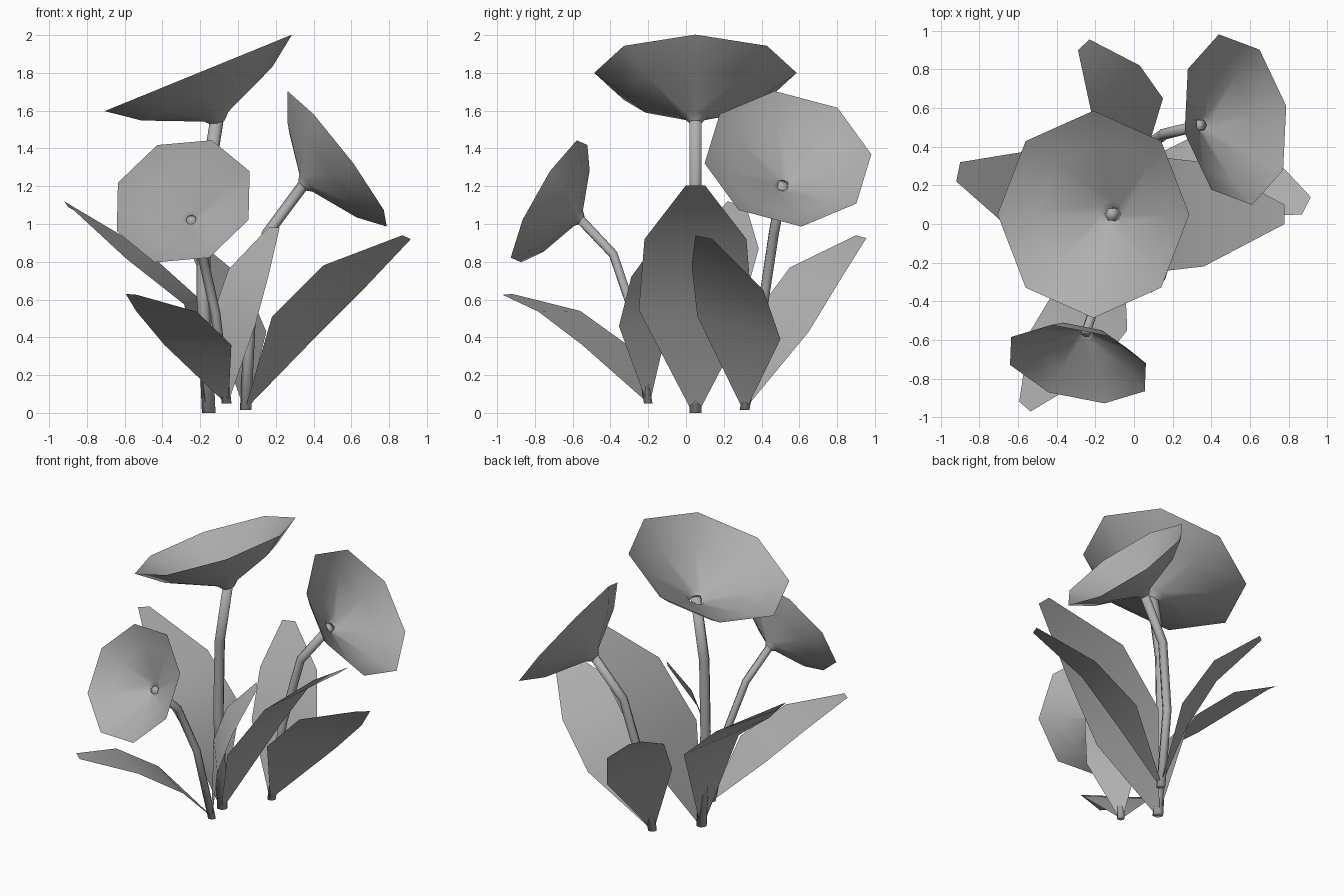
import bpy, math
from mathutils import Vector

grey = bpy.data.materials.new("plant_grey")
grey.diffuse_color = (0.43, 0.43, 0.43, 1)


def make_mesh(name, verts, faces):
    mesh = bpy.data.meshes.new(name)
    mesh.from_pydata([tuple(v) for v in verts], [], faces)
    mesh.materials.append(grey)
    for p in mesh.polygons:
        p.use_smooth = True
    obj = bpy.data.objects.new(name, mesh)
    bpy.context.collection.objects.link(obj)
    return obj


def bloom(name, center, normal, corner, scale):
    """Open eight-sided cup: rings turned about the normal, with a narrow throat."""
    n = Vector(normal).normalized()
    u = Vector(corner)
    u = (u - n * u.dot(n)).normalized()
    v = n.cross(u)
    profile = [(0.035, -0.285), (0.07, -0.25), (0.373, -0.12), (0.536, 0.0)]
    verts, faces = [], []
    for r, h in profile:
        for i in range(8):
            a = i * math.pi / 4
            verts.append(Vector(center) + scale * (r * (u * math.cos(a) + v * math.sin(a)) + n * h))
    for k in range(len(profile) - 1):
        for i in range(8):
            j = (i + 1) % 8
            faces.append((k * 8 + i, k * 8 + j, k * 8 + 8 + j, k * 8 + 8 + i))
    make_mesh(name, verts, faces)


def stem(name, points, radius):
    """Six-sided tube swept along the points, capped at both ends."""
    pts = [Vector(p) for p in points]
    verts, faces = [], []
    for k, p in enumerate(pts):
        if k == 0:
            d = Vector((0, 0, 1))
        else:
            d = (pts[min(k + 1, len(pts) - 1)] - pts[k - 1]).normalized()
        u = Vector((0, 1, 0)).cross(d).normalized()
        v = d.cross(u)
        for i in range(6):
            a = i * math.pi / 3
            verts.append(p + radius * (u * math.cos(a) + v * math.sin(a)))
    for k in range(len(pts) - 1):
        for i in range(6):
            j = (i + 1) % 6
            faces.append((k * 6 + i, k * 6 + j, k * 6 + 6 + j, k * 6 + 6 + i))
    faces += [tuple(range(5, -1, -1)), tuple(range(len(verts) - 6, len(verts)))]
    make_mesh(name, verts, faces)


def leaf(name, rows):
    """Thin sheet lofted through left/right edge pairs, base to tip."""
    verts = [Vector(p) for row in rows for p in row]
    faces = [(2 * k, 2 * k + 1, 2 * k + 3, 2 * k + 2) for k in range(len(rows) - 1)]
    make_mesh(name, verts, faces)


# Tall flower
bloom("tall_bloom", (-0.21, 0.05, 1.8), (-0.378, 0, 0.926), (0.926, 0, 0.378), 1.0)
stem("tall_stem", [(-0.155, 0.05, 0), (-0.185, 0.05, 0.65), (-0.175, 0.05, 1.15), (-0.11, 0.05, 1.565)], 0.036)
leaf("tall_leaf_right", [
    [(-0.145, 0.075, 0.02), (-0.145, 0.025, 0.02)],
    [(0.094, 0.35, 0.545), (0.094, -0.25, 0.545)],
    [(0.36, 0.32, 0.92), (0.36, -0.22, 0.92)],
    [(0.78, 0.10, 1.205), (0.78, 0.0, 1.205)]])
leaf("tall_leaf_left", [
    [(-0.155, 0.07, 0.02), (-0.165, 0.03, 0.02)],
    [(-0.20, 0.31, 0.60), (-0.285, -0.17, 0.575)],
    [(-0.50, 0.385, 0.87), (-0.59, -0.07, 0.815)],
    [(-0.90, 0.32, 1.09), (-0.92, 0.22, 1.12)]])

# Middle flower, back right
bloom("middle_bloom", (0.525, 0.54, 1.345), (0.789, 0.121, 0.602), (-0.26, -0.07, 0.355), 0.84)
stem("middle_stem", [(0.04, 0.31, 0.015), (0.065, 0.40, 0.52), (0.155, 0.465, 0.95), (0.352, 0.513, 1.215)], 0.03)
leaf("middle_leaf_right", [
    [(0.04, 0.295, 0.03), (0.05, 0.325, 0.03)],
    [(0.18, 0.06, 0.51), (0.40, 0.50, 0.39)],
    [(0.45, 0.03, 0.78), (0.66, 0.41, 0.65)],
    [(0.87, 0.05, 0.94), (0.915, 0.14, 0.92)]])
leaf("middle_leaf_back", [
    [(0.03, 0.30, 0.03), (0.05, 0.32, 0.03)],
    [(-0.14, 0.35, 0.50), (0.15, 0.65, 0.43)],
    [(-0.215, 0.55, 0.77), (0.03, 0.82, 0.71)],
    [(-0.29, 0.90, 0.94), (-0.23, 0.955, 0.925)]])

# Short flower, front
bloom("short_bloom", (-0.29, -0.725, 1.12), (-0.208, -0.85, 0.483), (0.15, 0.145, 0.32), 0.72)
stem("short_stem", [(-0.06, -0.2, 0.05), (-0.12, -0.28, 0.53), (-0.19, -0.385, 0.84), (-0.25, -0.565, 1.03)], 0.026)
leaf("short_leaf_front", [
    [(-0.075, -0.19, 0.06), (-0.05, -0.21, 0.06)],
    [(-0.39, -0.31, 0.36), (-0.035, -0.55, 0.36)],
    [(-0.54, -0.56, 0.54), (-0.217, -0.78, 0.535)],
    [(-0.594, -0.92, 0.63), (-0.535, -0.97, 0.625)]])
leaf("short_leaf_right", [
    [(-0.07, -0.19, 0.06), (-0.05, -0.21, 0.06)],
    [(-0.13, -0.08, 0.53), (0.09, -0.355, 0.46)],
    [(-0.05, -0.05, 0.76), (0.16, -0.29, 0.72)],
    [(0.165, -0.035, 0.985), (0.22, -0.10, 0.98)]])
